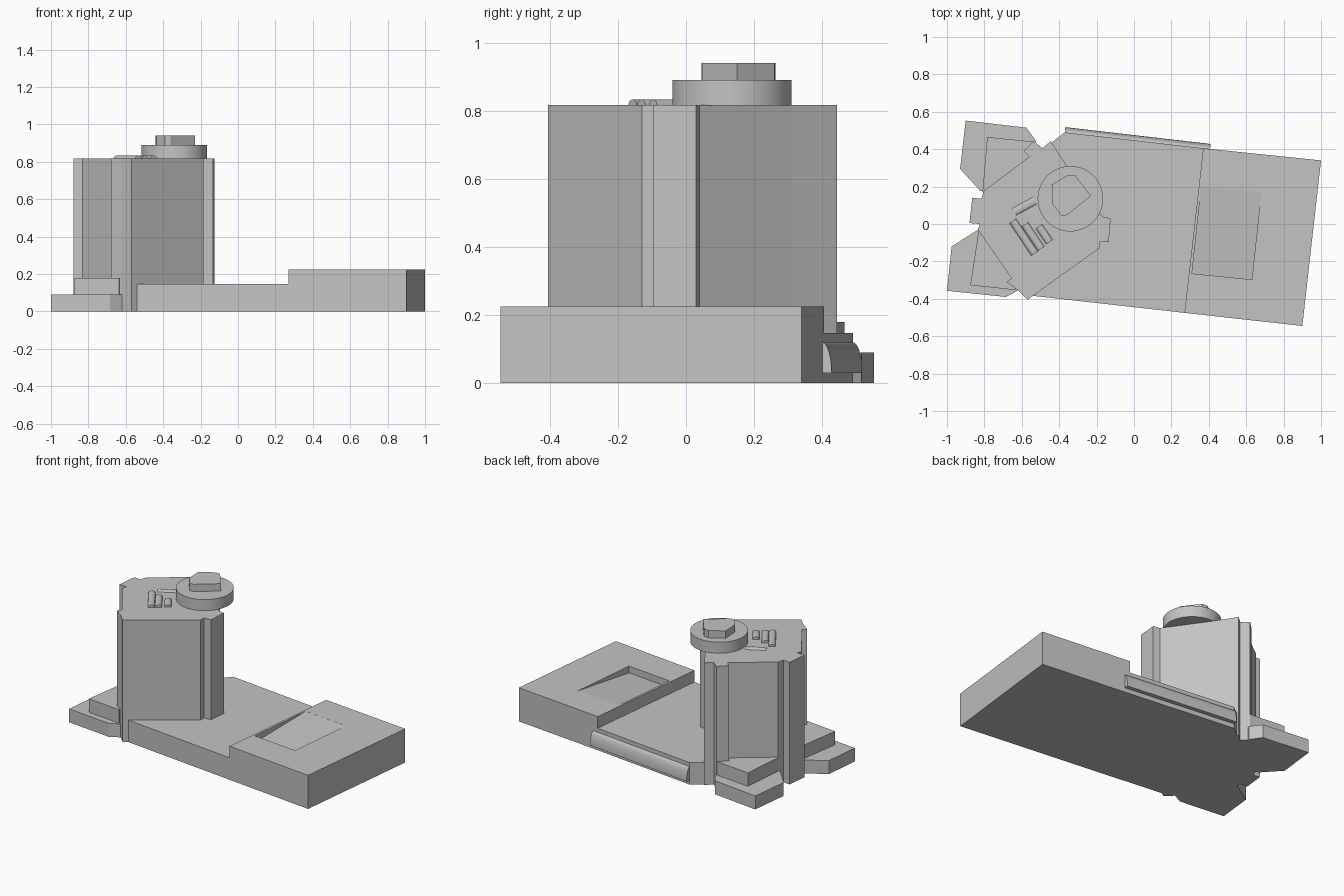
import bpy, bmesh, math

cube = bpy.data.objects.get("Cube")
if cube:
    bpy.data.objects.remove(cube, do_unlink=True)

grey = bpy.data.materials.new("plain_grey")
grey.use_nodes = True
grey.diffuse_color = (0.55, 0.55, 0.55, 1)
grey.node_tree.nodes["Principled BSDF"].inputs["Base Color"].default_value = (0.55, 0.55, 0.55, 1)


def finish(name, bm, smooth=False):
    bmesh.ops.recalc_face_normals(bm, faces=bm.faces)
    mesh = bpy.data.meshes.new(name)
    bm.to_mesh(mesh)
    bm.free()
    mesh.materials.append(grey)
    obj = bpy.data.objects.new(name, mesh)
    bpy.context.collection.objects.link(obj)
    if smooth:
        bpy.ops.object.select_all(action='DESELECT')
        obj.select_set(True)
        bpy.context.view_layer.objects.active = obj
        bpy.ops.object.shade_smooth_by_angle(angle=math.radians(35))
    return obj


def prism(name, outline, z0, z1):
    """Extrude a plan outline between two heights."""
    bm = bmesh.new()
    face = bm.faces.new([bm.verts.new((x, y, z0)) for x, y in outline])
    new = bmesh.ops.extrude_face_region(bm, geom=[face])["geom"]
    tops = [v for v in new if isinstance(v, bmesh.types.BMVert)]
    bmesh.ops.translate(bm, verts=tops, vec=(0, 0, z1 - z0))
    return finish(name, bm)


def bar(name, start, end, z, profile):
    """Sweep a (sideways, up) profile along a straight line in plan."""
    dx, dy = end[0] - start[0], end[1] - start[1]
    length = math.hypot(dx, dy)
    nx, ny = -dy / length, dx / length
    bm = bmesh.new()
    rings = [[bm.verts.new((p[0] + nx * s, p[1] + ny * s, z + u)) for s, u in profile]
             for p in (start, end)]
    for ring in rings:
        bm.faces.new(ring)
    n = len(profile)
    for i in range(n):
        j = (i + 1) % n
        bm.faces.new((rings[0][i], rings[0][j], rings[1][j], rings[1][i]))
    return finish(name, bm, True)


def arc(width, height, sweep, steps=12):
    return [(width * math.cos(sweep * i / steps), height * math.sin(sweep * i / steps))
            for i in range(steps + 1)]


# Platform and raised end block
prism("platform", [(-0.55, -0.383), (0.27, -0.475), (0.37, 0.405), (-0.37, 0.49),
                   (-0.48, 0.405), (-0.6, 0.0)], 0, 0.147)
block = prism("raised_block", [(0.27, -0.475), (0.9, -0.545), (1.0, 0.34), (0.37, 0.405)], 0, 0.225)

# Ramped recess cut into the raised block
cutter = prism("recess_cutter", [(0.31, -0.265), (0.63, -0.297), (0.68, 0.17), (0.36, 0.2)], 0.18, 0.3)
cutter.hide_render = True
for v in cutter.data.vertices:
    if v.co.y > 0 and v.co.z < 0.2:
        v.co.z = 0.2245
cut = block.modifiers.new("recess", 'BOOLEAN')
cut.operation = 'DIFFERENCE'
cut.solver = 'EXACT'
cut.object = cutter
bpy.context.view_layer.objects.active = block
bpy.ops.object.modifier_apply(modifier="recess")
bpy.data.objects.remove(cutter, do_unlink=True)

# Rounded strip along the back edge
bar("back_strip", (0.407, 0.4), (-0.37, 0.49), 0.03,
    [(0, 0)] + [(-s, u) for s, u in arc(0.028, 0.09, math.pi / 2)])

# Tower with notched corners
prism("tower", [(-0.57, -0.405), (-0.185, -0.13), (-0.185, -0.095), (-0.135, -0.095),
                (-0.125, 0.03), (-0.17, 0.04), (-0.36, 0.31), (-0.445, 0.443),
                (-0.49, 0.405), (-0.535, 0.443), (-0.59, 0.39), (-0.56, 0.36),
                (-0.805, 0.175), (-0.815, 0.135), (-0.865, 0.14), (-0.88, 0.005),
                (-0.825, 0.0), (-0.835, -0.03), (-0.655, -0.29), (-0.68, -0.31),
                (-0.62, -0.355)], 0, 0.817)

# Stepped feet
prism("back_foot", [(-0.82, 0.175), (-0.93, 0.295), (-0.9, 0.553), (-0.575, 0.515),
                    (-0.525, 0.445), (-0.55, 0.25)], 0, 0.09)
prism("back_foot_step", [(-0.81, 0.17), (-0.785, 0.465), (-0.535, 0.44), (-0.55, 0.25)], 0.09, 0.18)
prism("front_foot", [(-0.825, -0.025), (-0.975, -0.12), (-1.0, -0.357), (-0.685, -0.39),
                     (-0.6, -0.345), (-0.6, -0.15)], 0, 0.09)
prism("front_foot_step", [(-0.83, -0.03), (-0.875, -0.327), (-0.635, -0.353), (-0.6, -0.15)], 0.09, 0.18)

# Dial and angular knob
bm = bmesh.new()
bmesh.ops.create_cone(bm, cap_ends=True, segments=64, radius1=0.175, radius2=0.175, depth=0.075)
bmesh.ops.translate(bm, verts=bm.verts, vec=(-0.34, 0.135, 0.8535))
finish("dial", bm, True)
prism("knob", [(-0.44, 0.21), (-0.35, 0.263), (-0.315, 0.26), (-0.23, 0.15),
               (-0.36, 0.047), (-0.39, 0.045), (-0.435, 0.105)], 0.89, 0.94)

# Half-round keys on the tower top
half_round = arc(0.021, 0.016, math.pi)
for i, (x, y, length) in enumerate([(-0.59, -0.07, 0.21), (-0.54, -0.067, 0.155), (-0.48, -0.055, 0.1)]):
    hx, hy = 0.555 * length / 2, -0.83 * length / 2
    bar(f"key_{i + 1}", (x - hx, y - hy), (x + hx, y + hy), 0.817, half_round)
bar("side_key", (-0.64, 0.065), (-0.53, 0.125), 0.817, arc(0.021, 0.008, math.pi))
